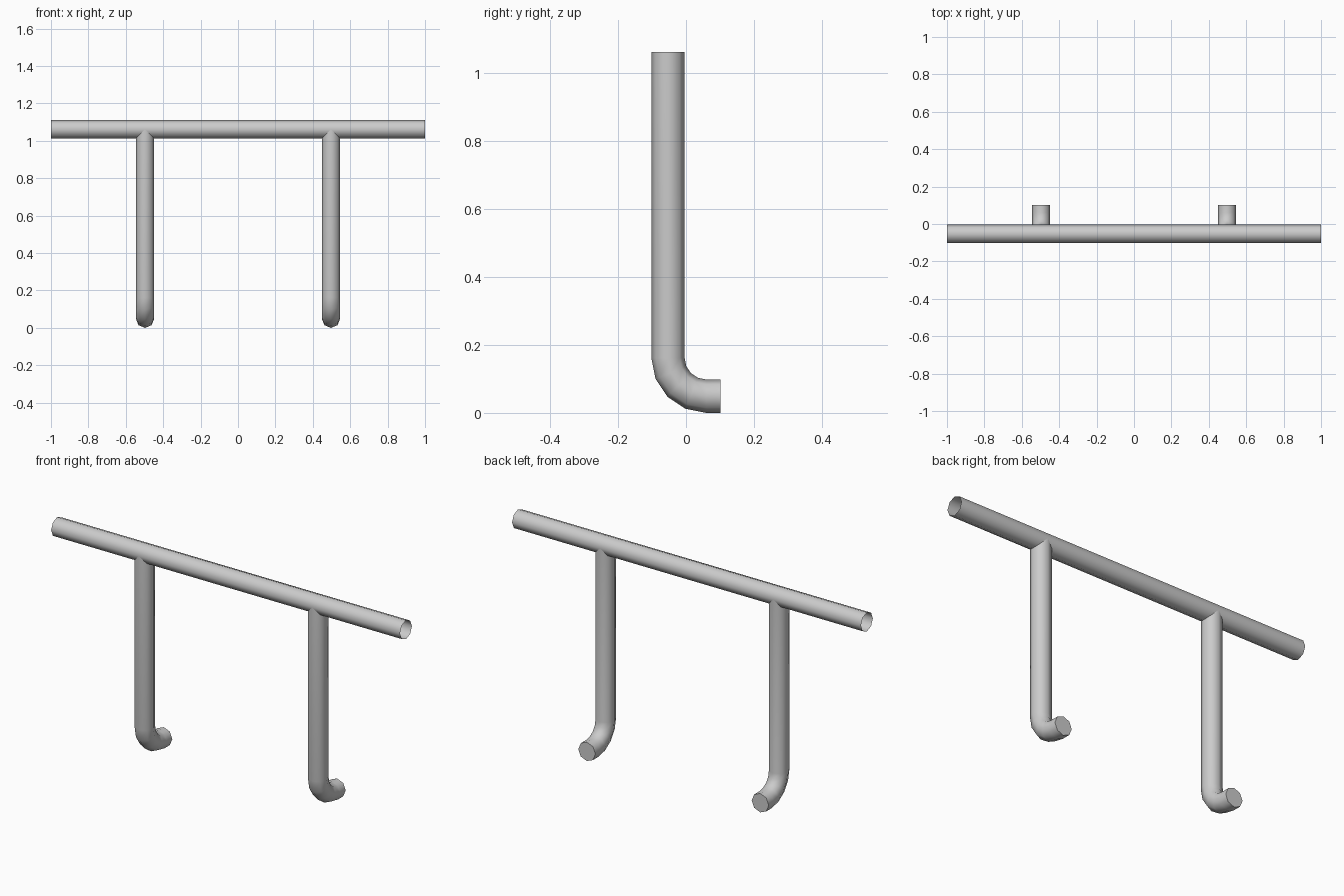
import bpy, bmesh
from math import cos, sin, pi, radians

if "Cube" in bpy.data.objects:
    bpy.data.objects.remove(bpy.data.objects["Cube"])

SIDES = 8
R = 0.049           # tube radius
POST_X = 0.497
POST_Y = -0.053
BAR_Z = 1.062
BEND_R = 0.113      # centreline radius of the elbow
BEND_STEPS = 4

# Brushed metal
metal = bpy.data.materials.new("grey_metal")
metal.use_nodes = True
colour = (0.6, 0.6, 0.6, 1)
metal.diffuse_color = colour
metal.node_tree.nodes["Principled BSDF"].inputs["Base Color"].default_value = colour


def finish(obj, name):
    obj.name = name
    obj.data.name = name
    obj.data.materials.append(metal)
    bpy.ops.object.select_all(action='DESELECT')
    obj.select_set(True)
    bpy.context.view_layer.objects.active = obj
    bpy.ops.object.shade_smooth_by_angle(angle=radians(60))


def add_post(name, x):
    """Upright tube that bends backwards into a short capped foot."""
    bend_y, bend_z = POST_Y + BEND_R, R + BEND_R
    # Centreline stations: y, z, turn angle
    path = [(POST_Y, BAR_Z, 0)]
    for i in range(BEND_STEPS + 1):
        a = i / BEND_STEPS * pi / 2
        path.append((bend_y - BEND_R * cos(a), bend_z - BEND_R * sin(a), a))
    path.append((-POST_Y + R, R, pi / 2))

    bm = bmesh.new()
    rings = []
    for y, z, a in path:
        ring = []
        for k in range(SIDES):
            t = 2 * pi * k / SIDES
            out = R * sin(t)
            ring.append(bm.verts.new((x + R * cos(t), y - out * cos(a), z - out * sin(a))))
        rings.append(ring)
    for lower, upper in zip(rings, rings[1:]):
        for k in range(SIDES):
            n = (k + 1) % SIDES
            bm.faces.new((lower[k], lower[n], upper[n], upper[k]))
    bm.faces.new(rings[-1])
    bmesh.ops.recalc_face_normals(bm, faces=bm.faces)
    mesh = bpy.data.meshes.new(name)
    bm.to_mesh(mesh)
    bm.free()
    obj = bpy.data.objects.new(name, mesh)
    bpy.context.collection.objects.link(obj)
    finish(obj, name)


# Long open-ended crossbar
bpy.ops.mesh.primitive_cylinder_add(vertices=SIDES, radius=R, depth=2, end_fill_type='NOTHING',
                                    location=(0, POST_Y, BAR_Z), rotation=(0, pi / 2, 0))
finish(bpy.context.object, "crossbar")

# Two matching posts
add_post("left_post", POST_X)
add_post("right_post", -POST_X)
